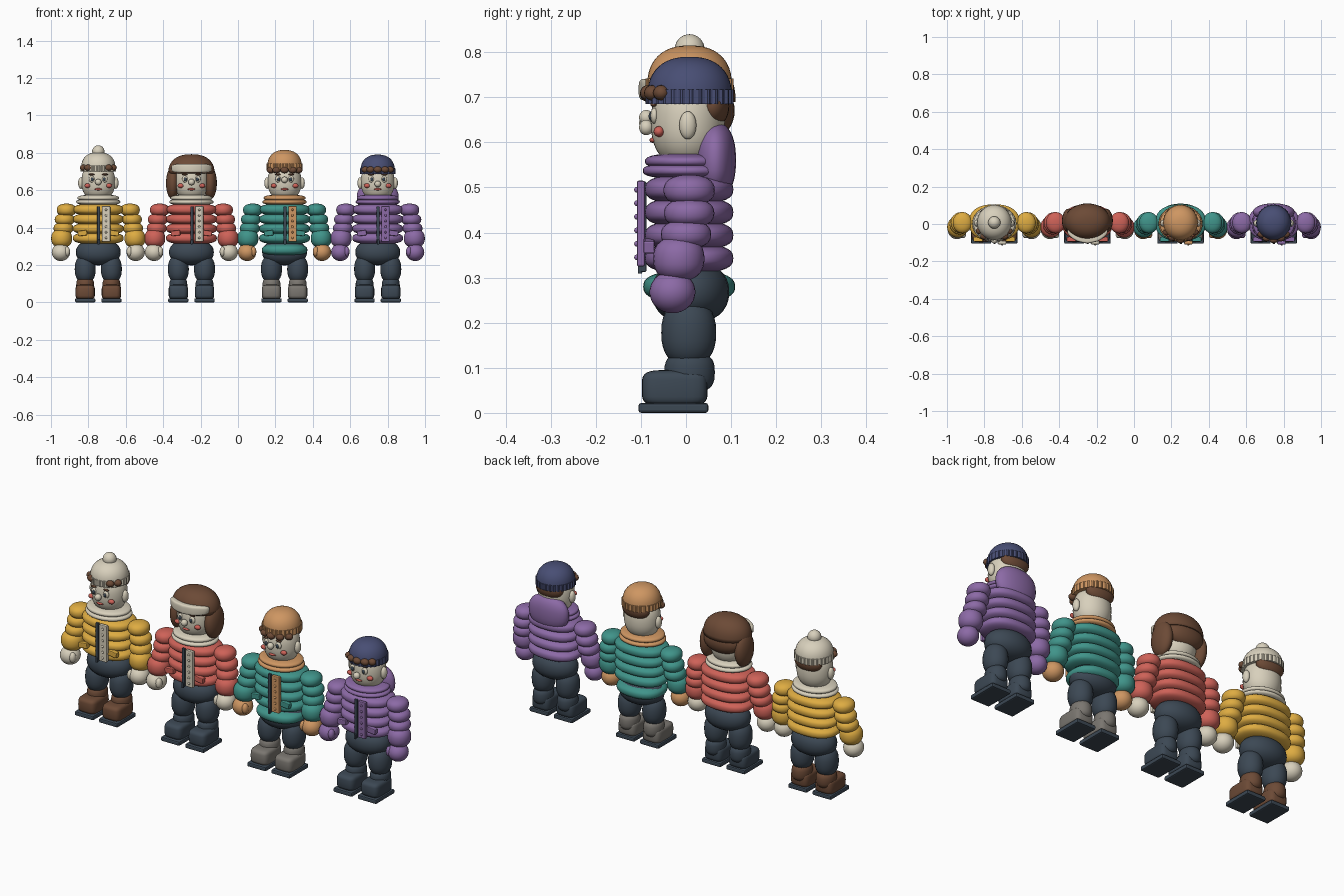
import bpy, bmesh, math
from mathutils import Vector

cube = bpy.data.objects.get("Cube")
if cube:
    bpy.data.objects.remove(cube, do_unlink=True)


def material(name, r, g, b):
    m = bpy.data.materials.new(name)
    col = [((c / 255 + 0.055) / 1.055) ** 2.4 for c in (r, g, b)] + [1]
    m.use_nodes = True
    m.diffuse_color = col
    m.node_tree.nodes["Principled BSDF"].inputs["Base Color"].default_value = col
    return m


MATS = {
    "cream": material("cream", 216, 208, 188),
    "yellow": material("yellow", 222, 172, 66),
    "red": material("red", 206, 98, 88),
    "teal": material("teal", 64, 148, 138),
    "purple": material("purple", 140, 106, 166),
    "navy": material("navy", 72, 78, 116),
    "brown": material("brown", 108, 74, 54),
    "tan": material("tan", 206, 150, 98),
    "gray": material("gray", 122, 118, 112),
    "charcoal": material("charcoal", 60, 72, 84),
}
origin = Vector((0, 0, 0))
prefix = ""


def finish(bm, name, color, pos, smooth):
    me = bpy.data.meshes.new(name)
    bm.to_mesh(me)
    bm.free()
    me.materials.append(MATS[color])
    for p in me.polygons:
        p.use_smooth = smooth
    ob = bpy.data.objects.new(prefix + "_" + name, me)
    ob.location = origin + Vector(pos)
    bpy.context.collection.objects.link(ob)
    return ob


def spow(v, e):
    return math.copysign(abs(v) ** e, v) if abs(v) > 1e-6 else 0


def blob(name, color, pos, size, ev=1, eh=1, cut=False, bend=0, seg=24):
    """Rounded form; lower exponents make it boxier, cut keeps the top half."""
    bm = bmesh.new()
    bmesh.ops.create_uvsphere(bm, u_segments=seg, v_segments=seg * 2 // 3, radius=1)
    for v in bm.verts:
        x, y, z = v.co
        a, h = math.atan2(y, x), spow(math.hypot(x, y), ev)
        z = spow(z, ev)
        if cut and z < 0:
            z = 0
        x = h * spow(math.cos(a), eh) * size[0]
        y = h * spow(math.sin(a), eh) * size[1] + bend * x * x
        v.co = (x, y, z * size[2])
    return finish(bm, name, color, pos, True)


def box(name, color, pos, size, bevel=0.004, tilt=0):
    bm = bmesh.new()
    bmesh.ops.create_cube(bm, size=1)
    for v in bm.verts:
        v.co = Vector((v.co.x * size[0], v.co.y * size[1], v.co.z * size[2]))
    if bevel:
        bmesh.ops.bevel(bm, geom=bm.edges[:], offset=bevel, segments=2,
                        profile=0.5, affect='EDGES')
    ob = finish(bm, name, color, pos, False)
    ob.rotation_euler.y = tilt
    return ob


def ribbed_band(name, color, pos, rx, ry, height, ribs=30):
    bm = bmesh.new()
    bmesh.ops.create_cone(bm, cap_ends=True, segments=ribs * 4, radius1=1,
                          radius2=1, depth=height)
    for v in bm.verts:
        a = math.atan2(v.co.y, v.co.x)
        k = 1 + 0.02 * math.copysign(1, math.sin(a * ribs + 0.8))
        v.co.x *= rx * k
        v.co.y *= ry * k
    return finish(bm, name, color, pos, False)


def legs(boot):
    for side, s in (("right", -1), ("left", 1)):
        x = s * 0.07
        box(side + "_sole", "charcoal", (x, -0.028, 0.011), (0.108, 0.155, 0.022), 0.006)
        blob(side + "_boot", boot, (x, -0.025, 0.055), (0.052, 0.073, 0.04), 0.45, 0.45)
        blob(side + "_boot_shaft", boot, (x, 0.008, 0.09), (0.048, 0.056, 0.045), 0.7)
        blob(side + "_trouser_leg", "charcoal", (x, 0.006, 0.178), (0.056, 0.061, 0.075), 0.85)


def jacket(color, trim, hand):
    # Padded body
    for i in range(4):
        blob("jacket_ring", color, (0, 0.007, 0.343 + 0.051 * i),
             (0.136, 0.098, 0.033), 0.75, 0.85, seg=36)
    for z, r in ((0.537, 0.118), (0.558, 0.112)):
        blob("collar", trim, (0, 0.002, z), (r, r * 0.83, 0.018), 0.75, seg=36)
    # Zip, front flap and studs
    box("zip", "charcoal", (0.002, -0.094, 0.413), (0.016, 0.012, 0.2), 0.002)
    flap = color if trim == color else trim
    box("front_flap", flap, (0.042, -0.1, 0.42), (0.044, 0.018, 0.19), 0.004)
    box("zip_pull", "charcoal", (0.002, -0.102, 0.322), (0.01, 0.01, 0.026), 0.002)
    for i in range(6):
        blob("stud", flap, (0.042, -0.11, 0.345 + 0.03 * i), (0.006, 0.005, 0.006), seg=12)
    for s in (-1, 1):
        box("pocket_flap", color, (s * 0.085, -0.082, 0.37), (0.05, 0.025, 0.028),
            0.004, s * 0.12)
    # Arms: offset out, y, z, size
    arm = [(0.17, 0.007, 0.494, (0.052, 0.057, 0.034)),
           (0.18, 0.007, 0.443, (0.053, 0.056, 0.032)),
           (0.186, 0.0, 0.396, (0.053, 0.056, 0.032)),
           (0.196, -0.016, 0.342, (0.056, 0.057, 0.05))]
    for side, s in (("right", -1), ("left", 1)):
        for x, y, z, size in arm:
            blob(side + "_sleeve", color, (s * x, y, z), size, 0.85)
        blob(side + "_hand", hand, (s * 0.2, -0.03, 0.268), (0.049, 0.051, 0.047))
        blob(side + "_thumb", hand, (s * 0.167, -0.058, 0.272), (0.016, 0.018, 0.026), seg=16)


def head(nose_z):
    blob("neck", "cream", (0, 0.005, 0.56), (0.07, 0.06, 0.04))
    blob("head", "cream", (0, 0.004, 0.645), (0.09, 0.082, 0.1), 0.85, seg=36)
    blob("nose", "cream", (0, -0.088, nose_z), (0.017, 0.016, 0.017))
    blob("mouth", "red", (0, -0.074, 0.605), (0.02, 0.007, 0.006), bend=6, seg=16)
    for s in (-1, 1):
        blob("ear", "cream", (s * 0.093, 0.004, 0.638), (0.015, 0.019, 0.031))
        blob("eye", "cream", (s * 0.034, -0.07, 0.659), (0.016, 0.009, 0.018), seg=16)
        blob("pupil", "charcoal", (s * 0.032, -0.077, 0.658), (0.008, 0.006, 0.01), seg=12)
        blob("eyebrow", "brown", (s * 0.036, -0.072, 0.684), (0.016, 0.007, 0.005), seg=12)
        blob("cheek", "red", (s * 0.057, -0.06, 0.624), (0.017, 0.012, 0.012), seg=16)


def hat(color, base, top):
    blob("hat_crown", color, (0, 0.008, base + 0.015), (0.092, 0.094, top - base - 0.015),
         0.85, cut=True, seg=36)
    ribbed_band("hat_band", color, (0, 0.008, base + 0.016), 0.094, 0.096, 0.032)
    blob("back_hair", "brown", (0, 0.058, base - 0.005), (0.076, 0.038, 0.048))


def fringe(z, angles):
    for a in angles:
        for s in ((-1, 1) if a else (1,)):
            t = math.radians(a)
            blob("hair_curl", "brown", (s * 0.087 * math.sin(t), 0.004 - 0.088 * math.cos(t), z),
                 (0.022, 0.018, 0.017), seg=16)


# Figure 1: yellow jacket, cream bobble hat
prefix, origin = "yellow_figure", Vector((-0.747, 0, 0))
legs("brown")
jacket("yellow", "cream", "cream")
head(0.643)
hat("cream", 0.7, 0.803)
fringe(0.72, (38, 62))
blob("pompom", "cream", (0, 0.008, 0.807), (0.033, 0.033, 0.033))

# Figure 2: red jacket, bobbed hair with a headband
prefix, origin = "red_figure", Vector((-0.249, 0, 0))
legs("charcoal")
jacket("red", "cream", "cream")
head(0.643)
blob("hair_crown", "brown", (0, 0.012, 0.69), (0.124, 0.098, 0.102), 0.85, cut=True, seg=36)
blob("back_hair", "brown", (0, 0.058, 0.67), (0.1, 0.05, 0.06))
for s in (-1, 1):
    blob("side_hair", "brown", (s * 0.1, 0.018, 0.638), (0.036, 0.064, 0.088))
blob("headband", "cream", (0, -0.085, 0.717), (0.108, 0.02, 0.024), 0.5, 0.5, bend=4)

# Figure 3: teal long jacket, tan hat
prefix, origin = "teal_figure", Vector((0.249, 0, 0))
legs("gray")
jacket("teal", "tan", "tan")
blob("jacket_hem", "teal", (0, 0.007, 0.28), (0.122, 0.102, 0.036), 0.8, 0.85, seg=36)
head(0.655)
hat("tan", 0.71, 0.815)
fringe(0.707, (0, 30, 58))

# Figure 4: purple hooded jacket, navy hat
prefix, origin = "purple_figure", Vector((0.747, 0, 0))
legs("charcoal")
jacket("purple", "purple", "purple")
blob("hood", "purple", (0, 0.064, 0.56), (0.112, 0.047, 0.085), 0.85)
head(0.633)
hat("navy", 0.685, 0.79)
fringe(0.71, (0, 26, 48))

# Trouser seats
for name, x in (("yellow", -0.747), ("red", -0.249), ("teal", 0.249), ("purple", 0.747)):
    prefix, origin = name + "_figure", Vector((x, 0, 0))
    blob("trouser_seat", "charcoal", (0, 0.01, 0.268), (0.12, 0.086, 0.07), 0.9)
